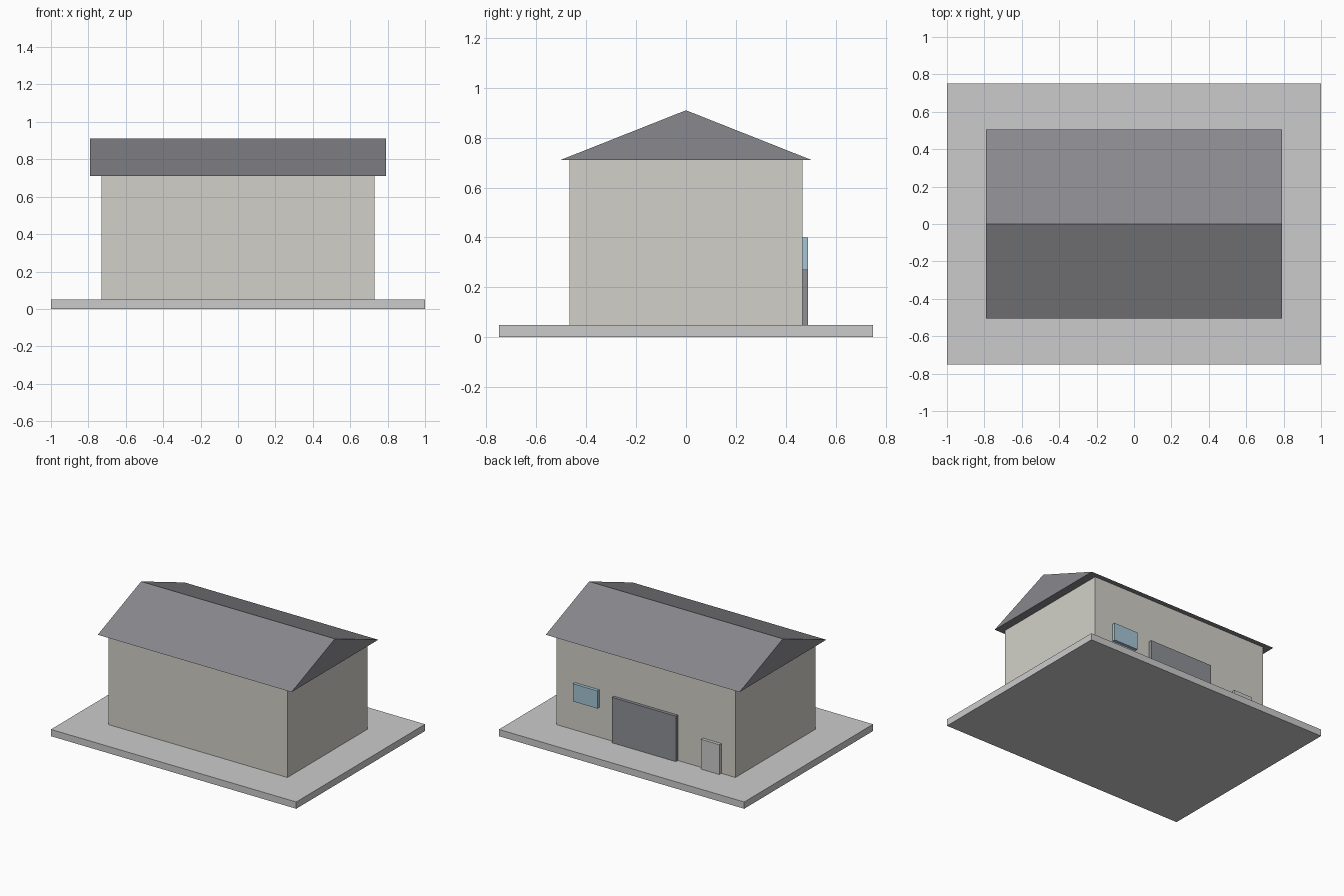
import bpy
import bmesh

if "Cube" in bpy.data.objects:
    bpy.data.objects.remove(bpy.data.objects["Cube"])


def material(name, rgb):
    m = bpy.data.materials.new(name)
    m.diffuse_color = (*rgb, 1)
    m.use_nodes = True
    m.node_tree.nodes["Principled BSDF"].inputs["Base Color"].default_value = m.diffuse_color
    return m


def prism(name, profile, x0, x1, mat=None):
    """Extrude a (y, z) profile along x from x0 to x1."""
    bm = bmesh.new()
    face = bm.faces.new([bm.verts.new((x0, y, z)) for y, z in profile])
    ext = bmesh.ops.extrude_face_region(bm, geom=[face])
    new_verts = [g for g in ext["geom"] if isinstance(g, bmesh.types.BMVert)]
    bmesh.ops.translate(bm, verts=new_verts, vec=(x1 - x0, 0, 0))
    bmesh.ops.recalc_face_normals(bm, faces=bm.faces)
    me = bpy.data.meshes.new(name)
    bm.to_mesh(me)
    bm.free()
    ob = bpy.data.objects.new(name, me)
    bpy.context.collection.objects.link(ob)
    if mat:
        me.materials.append(mat)
    return ob


def box(name, x, y, z, mat=None):
    profile = [(y[0], z[0]), (y[1], z[0]), (y[1], z[1]), (y[0], z[1])]
    return prism(name, profile, x[0], x[1], mat)


wall_mat = material("plaster", (0.64, 0.63, 0.58))
roof_mat = material("roofing", (0.25, 0.25, 0.27))
shutter_mat = material("shutter", (0.27, 0.28, 0.30))
glass_mat = material("glass", (0.38, 0.56, 0.66))

WALL_Y, TOP = 0.467, 0.71

# Slab and building body
box("ground_slab", (-1, 1), (-0.75, 0.75), (0, 0.05))
box("walls", (-0.73, 0.73), (-WALL_Y, WALL_Y), (0.05, TOP), wall_mat)

# Gabled roof with overhang on all sides
prism("gable_roof", [(-0.505, TOP), (0.505, TOP), (0, 0.91)], -0.79, 0.79, roof_mat)

# Raised openings on the back wall
PANEL_Y = (WALL_Y - 0.005, 0.49)
box("garage_door", (-0.26, 0.26), PANEL_Y, (0.05, 0.385), shutter_mat)
box("side_door", (-0.615, -0.465), PANEL_Y, (0.05, 0.27))
box("window", (0.38, 0.58), PANEL_Y, (0.27, 0.40), glass_mat)
